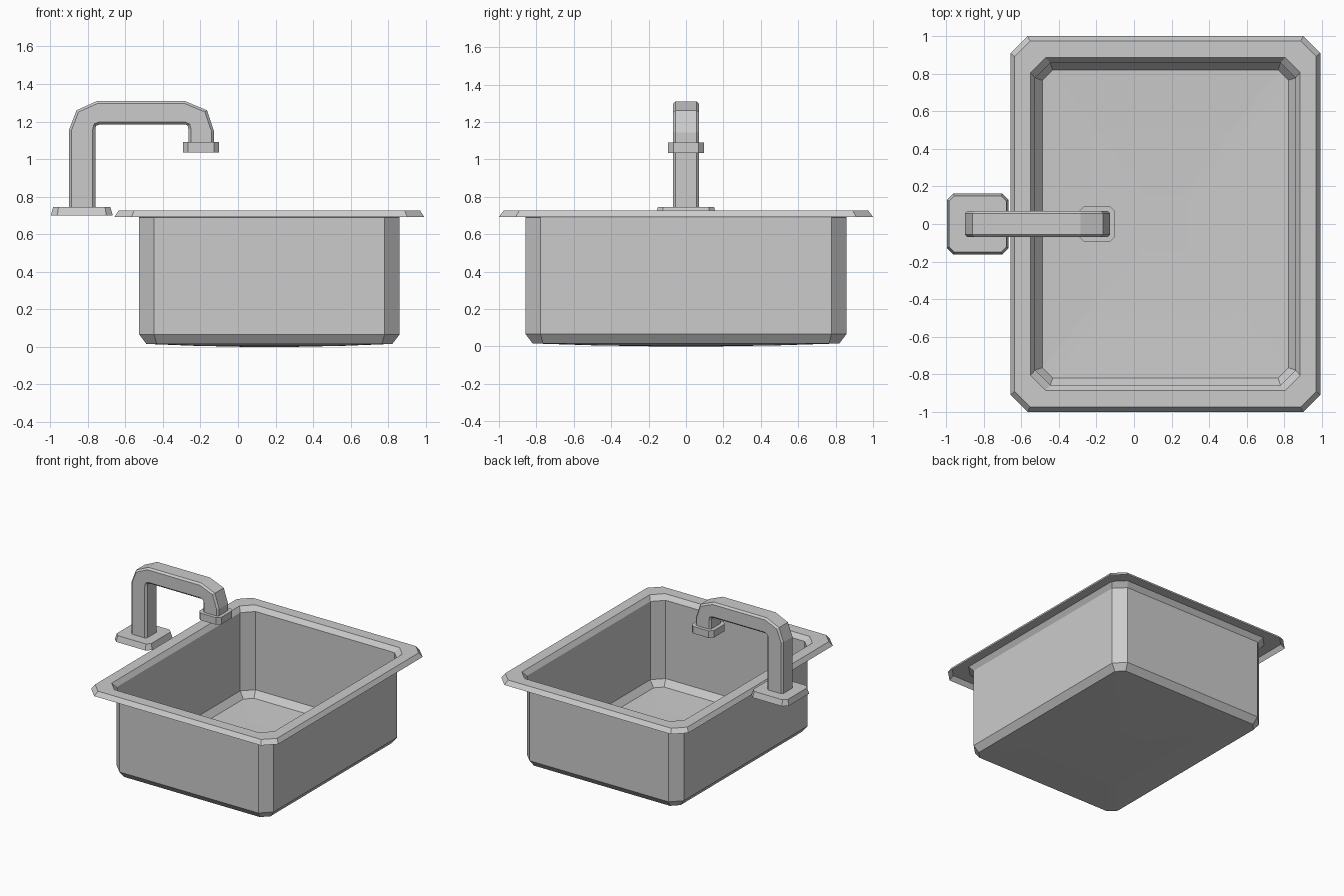
import bpy, bmesh
from mathutils import Vector

if "Cube" in bpy.data.objects:
    bpy.data.objects.remove(bpy.data.objects["Cube"])


def loft(name, rings, cap_start=True, cap_end=True, up=False):
    """Skin a list of equal-length point rings into a flat-shaded object."""
    bm = bmesh.new()
    loops = [[bm.verts.new(p) for p in ring] for ring in rings]
    n = len(loops[0])
    for a, b in zip(loops, loops[1:]):
        for k in range(n):
            bm.faces.new((a[k], a[(k + 1) % n], b[(k + 1) % n], b[k]))
    if cap_start:
        bm.faces.new(loops[0][::-1])
    if cap_end:
        bm.faces.new(loops[-1])
    if not up:
        bmesh.ops.recalc_face_normals(bm, faces=bm.faces[:])
    mesh = bpy.data.meshes.new(name)
    bm.to_mesh(mesh)
    bm.free()
    obj = bpy.data.objects.new(name, mesh)
    bpy.context.collection.objects.link(obj)
    return obj


def ring(cx, hx, hy, c, z):
    """Rectangle with cut corners, counter-clockwise, centred at cx."""
    pts = [(hx, -hy + c), (hx, hy - c), (hx - c, hy), (-hx + c, hy),
           (-hx, hy - c), (-hx, -hy + c), (-hx + c, -hy), (hx - c, -hy)]
    return [(cx + x, y, z) for x, y in pts]


# Basin: one sheet from the rim edge, down the walls, to a slightly dished floor
CX = 0.167
loft("sink_basin", [
    ring(CX, 0.825, 1.0, 0.09, 0.692),
    ring(CX, 0.803, 0.975, 0.083, 0.726),
    ring(CX, 0.718, 0.886, 0.08, 0.726),
    ring(CX, 0.693, 0.858, 0.08, 0.69),
    ring(CX, 0.693, 0.858, 0.08, 0.066),
    ring(CX, 0.655, 0.82, 0.055, 0.016),
    ring(CX, 0.40, 0.50, 0.04, 0.006),
    ring(CX, 0.12, 0.15, 0.02, 0.0),
], cap_start=False, up=True)

# Faucet base plate
loft("faucet_base", [
    ring(-0.832, 0.165, 0.163, 0.035, 0.70),
    ring(-0.832, 0.152, 0.150, 0.028, 0.746),
])

# Faucet spout: outer and inner outline points joined by cut-corner sections
outline = [
    ((-0.90, 0.74), (-0.76, 0.74)),
    ((-0.90, 1.155), (-0.76, 1.16)),
    ((-0.86, 1.26), (-0.756, 1.178)),
    ((-0.75, 1.31), (-0.738, 1.184)),
    ((-0.285, 1.31), (-0.28, 1.184)),
    ((-0.165, 1.26), (-0.268, 1.178)),
    ((-0.127, 1.145), (-0.264, 1.16)),
    ((-0.127, 1.085), (-0.264, 1.085)),
]
W, C = 0.07, 0.014
sections = []
for o, i in outline:
    o, i = Vector((o[0], 0, o[1])), Vector((i[0], 0, i[1]))
    d = (i - o).normalized() * C
    prof = [(o, W - C), (o + d, W), (i - d, W), (i, W - C)]
    prof += [(p, -y) for p, y in reversed(prof)]
    sections.append([(p.x, y, p.z) for p, y in prof])
loft("faucet_spout", sections)

# Faucet nozzle collar
loft("faucet_nozzle", [ring(-0.197, 0.097, 0.096, 0.028, z) for z in (1.034, 1.09)])
